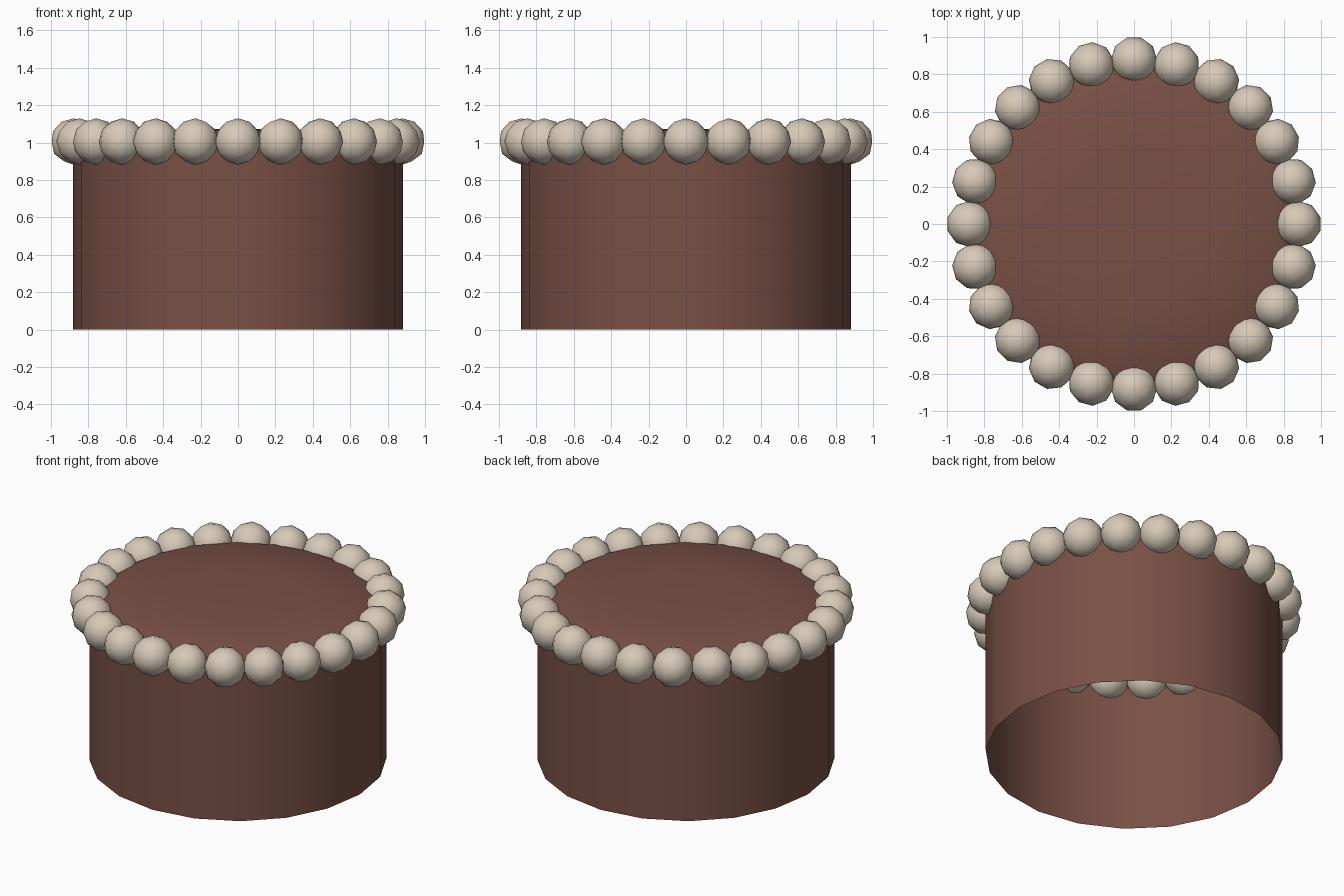
import bpy, bmesh, math
from mathutils import Matrix

if "Cube" in bpy.data.objects:
    bpy.data.objects.remove(bpy.data.objects["Cube"])


def material(name, rgb):
    m = bpy.data.materials.new(name)
    m.diffuse_color = (*rgb, 1)
    m.use_nodes = True
    m.node_tree.nodes["Principled BSDF"].inputs["Base Color"].default_value = m.diffuse_color
    return m


brown = material("chocolate brown", (0.19, 0.08, 0.06))
cream = material("cream", (0.68, 0.59, 0.48))


def finish(bm, name, mat):
    me = bpy.data.meshes.new(name)
    bm.to_mesh(me)
    bm.free()
    me.materials.append(mat)
    for p in me.polygons:
        p.use_smooth = True
    ob = bpy.data.objects.new(name, me)
    bpy.context.collection.objects.link(ob)
    return ob


# Cake body: open-bottomed 20-sided wall with a slightly raised, softly domed top
N = 20
bm = bmesh.new()
profile = [(0.882, 0), (0.882, 1.0), (0.78, 1.05), (0.4, 1.068)]
rings = [[bm.verts.new((r * math.cos(math.tau * i / N), r * math.sin(math.tau * i / N), z))
          for i in range(N)] for r, z in profile]
for a, b in zip(rings, rings[1:]):
    for i in range(N):
        j = (i + 1) % N
        bm.faces.new((a[i], a[j], b[j], b[i]))
tip = bm.verts.new((0, 0, 1.075))
for i in range(N):
    bm.faces.new((rings[-1][i], rings[-1][(i + 1) % N], tip))
# keep the wall and top shading separate
for e in bm.edges:
    if all(v in rings[1] for v in e.verts):
        e.smooth = False
finish(bm, "cake_body", brown)

# Ring of low-poly cream beads around the top rim
COUNT = 24
bm = bmesh.new()
for k in range(COUNT):
    turn = Matrix.Rotation(math.tau * k / COUNT, 4, 'Z')
    place = turn @ Matrix.Translation((0.878, 0, 1.006))
    bmesh.ops.create_icosphere(bm, subdivisions=2, radius=0.124, matrix=place)
finish(bm, "cream_beads", cream)
